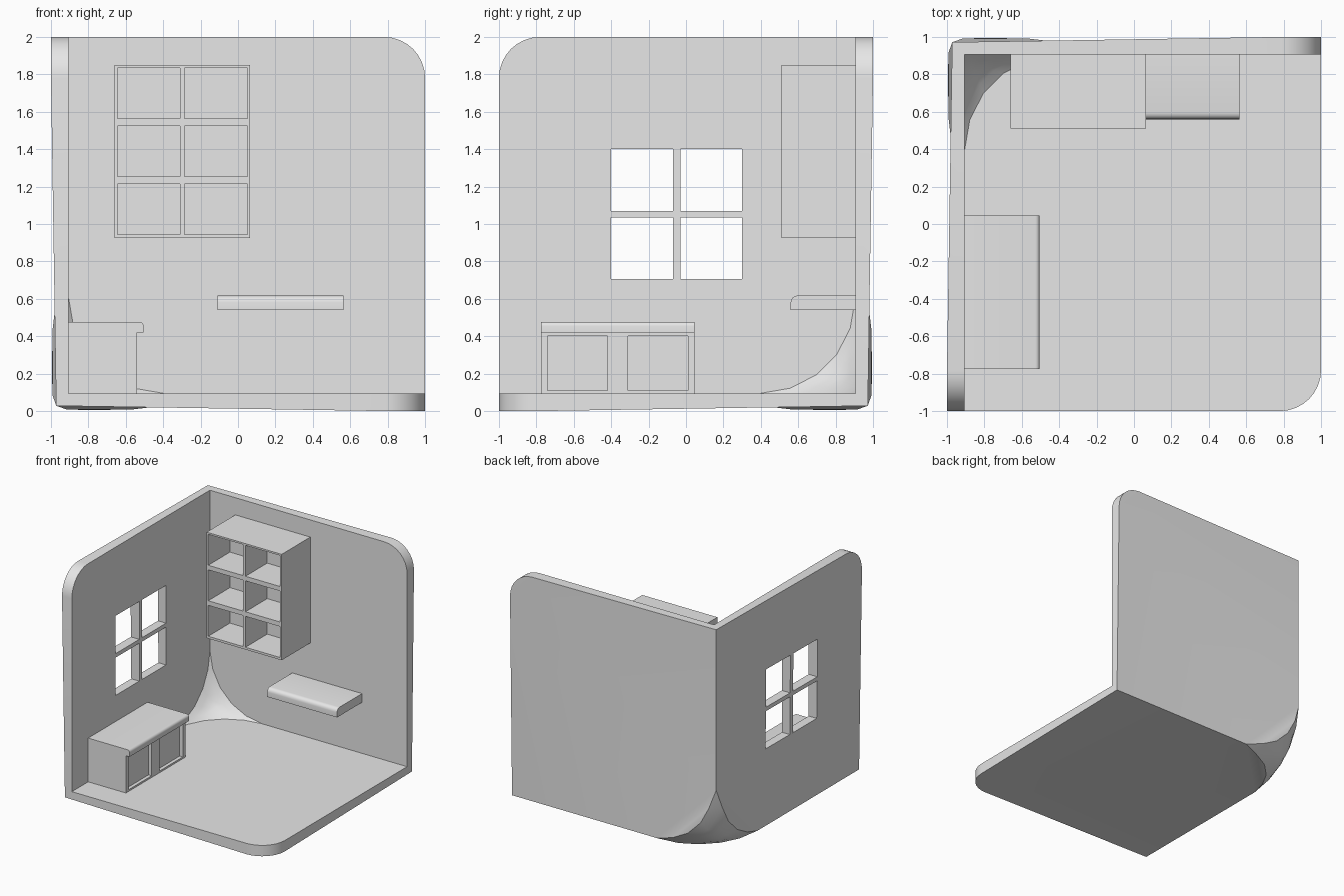
import bpy, bmesh
from mathutils import Vector

old = bpy.data.objects.get("Cube")
if old:
    bpy.data.objects.remove(old, do_unlink=True)

GREY = (0.8, 0.8, 0.8, 1.0)
grey = bpy.data.materials.new("plain_grey")
grey.use_nodes = True
grey.diffuse_color = GREY
grey.node_tree.nodes["Principled BSDF"].inputs["Base Color"].default_value = GREY

IN = 0.905      # inner face of the walls
FLOOR = 0.095   # top of the floor, also the wall thickness


def add_box(bm, lo, hi):
    lo, hi = Vector(lo), Vector(hi)
    verts = bmesh.ops.create_cube(bm, size=1)["verts"]
    for v in verts:
        v.co = (lo + hi) / 2 + v.co * (hi - lo)
    return verts


def make_object(name, bm):
    mesh = bpy.data.meshes.new(name)
    bm.to_mesh(mesh)
    bm.free()
    mesh.materials.append(grey)
    obj = bpy.data.objects.new(name, mesh)
    bpy.context.scene.collection.objects.link(obj)
    return obj


def bake(obj):
    """Replace the mesh with its modified result."""
    graph = bpy.context.evaluated_depsgraph_get()
    mesh = bpy.data.meshes.new_from_object(obj.evaluated_get(graph))
    obj.modifiers.clear()
    obj.data = mesh


def cut(obj, boxes):
    bm = bmesh.new()
    for lo, hi in boxes:
        add_box(bm, lo, hi)
    cutter = make_object("cutter", bm)
    cutter.hide_render = True
    mod = obj.modifiers.new("openings", "BOOLEAN")
    mod.operation = "DIFFERENCE"
    mod.solver = "EXACT"
    mod.object = cutter
    bake(obj)
    bpy.data.objects.remove(cutter, do_unlink=True)


def smooth(obj, angle=0.6):
    bpy.ops.object.select_all(action="DESELECT")
    obj.select_set(True)
    bpy.context.view_layer.objects.active = obj
    bpy.ops.object.shade_smooth_by_angle(angle=angle)


def rounded_slab(name, lo, hi, on_edge, radius):
    """Box with one long edge rounded."""
    bm = bmesh.new()
    add_box(bm, lo, hi)
    edges = [e for e in bm.edges if all(on_edge(v.co) for v in e.verts)]
    bmesh.ops.bevel(bm, geom=edges, offset=radius, segments=4, profile=0.5,
                    affect="EDGES")
    smooth(make_object(name, bm))


# Room shell: three inner faces with rounded corners, thickened outwards
bm = bmesh.new()
add_box(bm, (-IN, -1, FLOOR), (1, IN, 2))
bm.normal_update()
opened = [f for f in bm.faces if f.normal.dot(Vector((1, -1, 1))) > 0]
bmesh.ops.delete(bm, geom=opened, context="FACES")
bmesh.ops.reverse_faces(bm, faces=bm.faces[:])
back_corner = [v for v in bm.verts if len(v.link_edges) == 3 and not v.is_boundary]
free_corners = [v for v in bm.verts if len(v.link_faces) == 1]
bmesh.ops.bevel(bm, geom=free_corners, offset=11.5, offset_type="PERCENT",
                segments=8, profile=0.5, affect="VERTICES")
back_corner = [v for v in bm.verts if not v.is_boundary]
bmesh.ops.bevel(bm, geom=back_corner, offset=26.5, offset_type="PERCENT",
                segments=5, profile=0.5, affect="VERTICES")
room = make_object("room_shell", bm)
shell = room.modifiers.new("thickness", "SOLIDIFY")
shell.thickness = FLOOR
shell.offset = -1
shell.use_even_offset = False
room.modifiers.new("triangles", "TRIANGULATE")
bake(room)

# Window: four panes cut through the left wall
cut(room, [((-1.2, y, z), (-0.7, y + 0.33, z + 0.33))
           for y in (-0.4, -0.03) for z in (0.705, 1.07)])
smooth(room)

# Bookcase with six open cells
bm = bmesh.new()
add_box(bm, (-0.66, 0.51, 0.925), (0.065, IN, 1.85))
bookcase = make_object("bookcase", bm)
cut(bookcase, [((x, 0.4, z), (x + 0.335, 0.81, z + 0.27))
               for x in (-0.645, -0.285) for z in (0.945, 1.255, 1.565)])

# Cabinet with two recessed doors and an overhanging top
bm = bmesh.new()
add_box(bm, (-IN, -0.775, FLOOR), (-0.54, 0.045, 0.42))
cabinet = make_object("cabinet_body", bm)
cut(cabinet, [((-0.57, y, 0.11), (-0.4, y + 0.32, 0.4)) for y in (-0.74, -0.31)])
rounded_slab("cabinet_top", (-IN, -0.775, 0.42), (-0.505, 0.045, 0.477),
             lambda p: p.x > -0.6 and p.z > 0.45, 0.022)

# Wall shelf
rounded_slab("wall_shelf", (-0.11, 0.56, 0.54), (0.565, IN, 0.617),
             lambda p: p.y < 0.6 and p.z > 0.6, 0.035)
